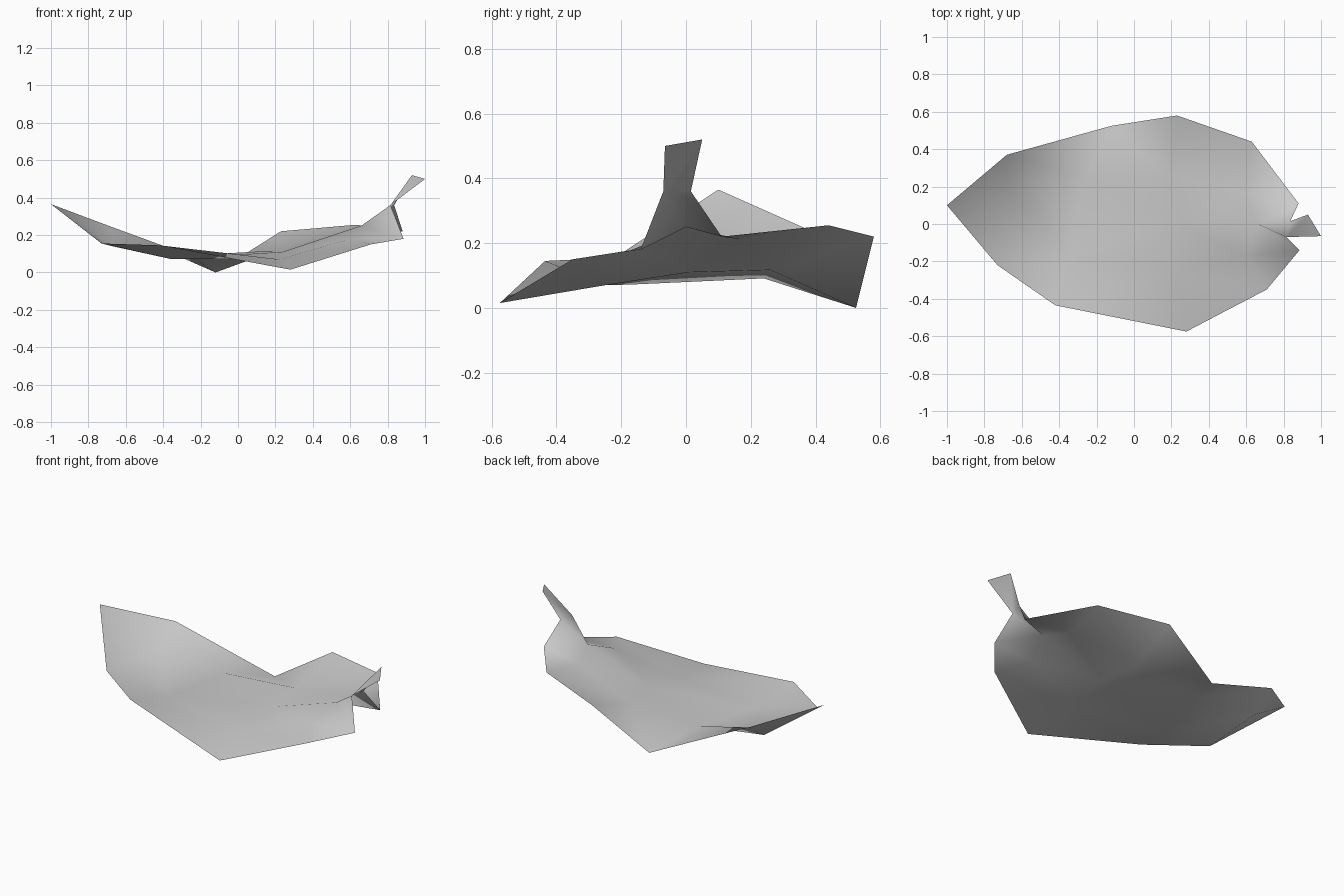
import bpy, bmesh

cube = bpy.data.objects.get("Cube")
if cube:
    bpy.data.objects.remove(cube, do_unlink=True)

# One plain colour for the whole sheet
grey = bpy.data.materials.new("leaf_grey")
grey.use_nodes = True
colour = (0.6, 0.6, 0.6, 1.0)
grey.diffuse_color = colour
grey.node_tree.nodes["Principled BSDF"].inputs["Base Color"].default_value = colour

points = {
    # Back rim, from the tip to the stem
    "tip": (-1, .1, .365), "a": (-.68, .37, .245), "b": (-.12, .525, 0),
    "c": (.23, .58, .22), "d": (.63, .44, .255), "e": (.88, .11, .22),
    # Front rim, from the tip to the stem
    "k": (-.73, -.22, .155), "l": (-.42, -.435, .145), "m": (.28, -.575, .015),
    "n": (.71, -.35, .15), "o": (.885, -.14, .18),
    # Folds inside the blade
    "s": (-.68, .22, .142), "p": (-.26, .24, .091), "i": (.2, .26, .117),
    "j": (-.36, -.17, .072), "q": (.22, -.25, .07),
    "g": (.24, .01, .11), "h": (.66, 0, .25),
    "f": (.6, -.17, .178), "r": (.6, .165, .212),
    # Stem base and stem end
    "u": (.835, .015, .36), "v": (.815, -.07, .36),
    "w": (.93, .05, .52), "x": (1, -.065, .5),
}

faces = [
    # Curled tip
    "tip k s", "tip s a", "k j s",
    # Front half of the blade
    "k l j", "l q j", "l m q", "j q g", "q m n", "q n f", "q f g", "g f h",
    # Back half of the blade
    "s j p", "s p a", "a p b", "j g p", "g i p", "p i b", "b i c",
    "i d c", "i r d", "g r i", "g h r",
    # Lobes and gathered base beside the stem
    "f n o", "f o h", "r e d", "h e r", "h u e", "h v u", "h o v",
    # Stem
    "v x w u",
]

bm = bmesh.new()
verts = {name: bm.verts.new(co) for name, co in points.items()}
for face in faces:
    bm.faces.new([verts[name] for name in face.split()]).smooth = True

# Turn the upper side outwards
bmesh.ops.recalc_face_normals(bm, faces=bm.faces)
if sum(f.normal.z * f.calc_area() for f in bm.faces) < 0:
    bmesh.ops.reverse_faces(bm, faces=bm.faces)

mesh = bpy.data.meshes.new("leaf")
bm.to_mesh(mesh)
bm.free()
mesh.materials.append(grey)
leaf = bpy.data.objects.new("leaf", mesh)
bpy.context.collection.objects.link(leaf)
